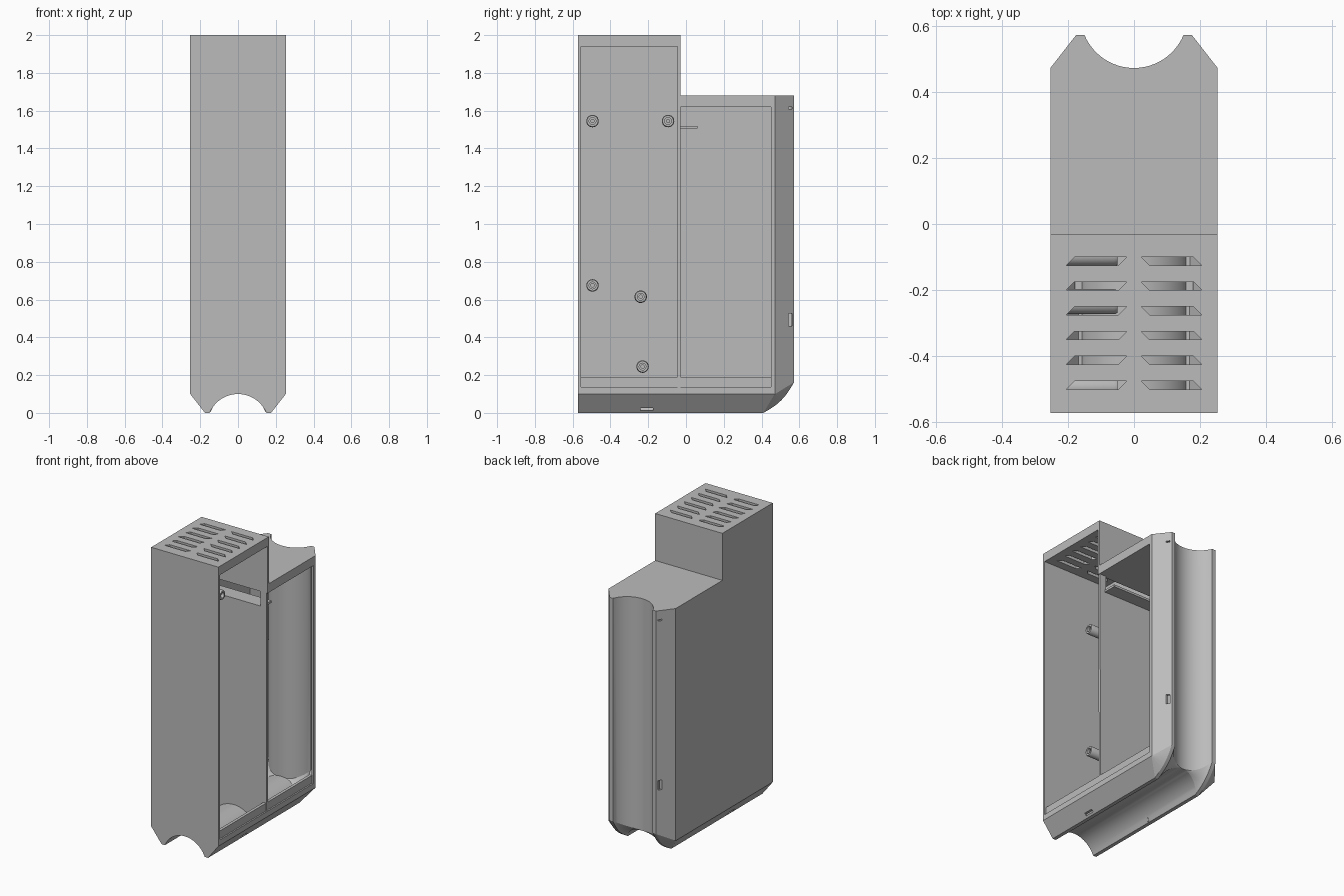
import bpy, bmesh, math
from mathutils import Vector

if "Cube" in bpy.data.objects:
    bpy.data.objects.remove(bpy.data.objects["Cube"], do_unlink=True)

HALF, BACK, TOP, STEP, T = 0.253, 0.572, 2.0, 1.68, 0.015
MID = -0.03
DEEP = 0.1

grey = bpy.data.materials.new("plain grey")
grey.use_nodes = True
grey.diffuse_color = (0.5, 0.5, 0.5, 1)
grey.node_tree.nodes["Principled BSDF"].inputs["Base Color"].default_value = (0.5, 0.5, 0.5, 1)


def finish(bm, name):
    bmesh.ops.remove_doubles(bm, verts=bm.verts, dist=1e-5)
    bmesh.ops.recalc_face_normals(bm, faces=bm.faces)
    me = bpy.data.meshes.new(name)
    bm.to_mesh(me)
    bm.free()
    me.materials.append(grey)
    ob = bpy.data.objects.new(name, me)
    bpy.context.collection.objects.link(ob)
    return ob


def prism(name, outline, axis, lo, hi):
    """Extrude a flat outline along one axis; the outline uses the other two axes in order."""
    bm = bmesh.new()

    def place(p, h):
        c = list(p)
        c.insert(axis, h)
        return bm.verts.new(c)
    a = [place(p, lo) for p in outline]
    b = [place(p, hi) for p in outline]
    bm.faces.new(a)
    bm.faces.new(b[::-1])
    for i in range(len(a)):
        j = (i + 1) % len(a)
        bm.faces.new((a[i], a[j], b[j], b[i]))
    return finish(bm, name)


def box(name, x, y, z):
    return prism(name, [(x[0], y[0]), (x[1], y[0]), (x[1], y[1]), (x[0], y[1])], 2, *z)


def cut(target, cutters):
    bpy.context.view_layer.update()
    for c in cutters:
        c.hide_render = True
        m = target.modifiers.new("cut", "BOOLEAN")
        m.operation, m.solver, m.object = "DIFFERENCE", "EXACT", c
    dg = bpy.context.evaluated_depsgraph_get()
    me = bpy.data.meshes.new_from_object(target.evaluated_get(dg))
    target.modifiers.clear()
    target.data = me
    for c in cutters:
        bpy.data.objects.remove(c, do_unlink=True)


def smooth(ob):
    bpy.ops.object.select_all(action="DESELECT")
    ob.select_set(True)
    bpy.context.view_layer.objects.active = ob
    bpy.ops.object.shade_smooth_by_angle(angle=math.radians(25))


# Grooved cross-section: x and depth from the outer face
R, GAP = 0.1625, 0.15
sweep = math.asin(GAP / R)
arc = []
for i in range(25):
    a = sweep * (i / 12 - 1)
    arc.append((R * math.sin(a), R * math.cos(a) - R + DEEP))
section = [(-HALF, DEEP), (-0.175, 0)] + arc + [(0.175, 0), (HALF, DEEP)]

# Channelled skin running along the bottom, round the corner and up the back
bm = bmesh.new()
rows = []
for x, d in section:
    start = Vector((0.41 + 0.6 * d, d))
    end = Vector((BACK - d, 0.162 - 0.62 * d))
    path = [Vector((-BACK, d))]
    for k in range(7):
        t = k / 6
        bulge = 0.14 * (DEEP - d) * math.sin(math.pi * t)
        path.append(start.lerp(end, t) + Vector((bulge, -bulge)))
    path.append(Vector((BACK - d, STEP)))
    rows.append([bm.verts.new((x, p.x, p.y)) for p in path])
for a, b in zip(rows, rows[1:]):
    for i in range(len(a) - 1):
        bm.faces.new((a[i], a[i + 1], b[i + 1], b[i]))
skin = finish(bm, "channelled_skin")
centre = Vector((0, 0, 1))
low = min(skin.data.polygons, key=lambda f: f.center.z)
solid = skin.modifiers.new("wall", "SOLIDIFY")
solid.thickness = T
solid.offset = -1 if low.normal.z < 0 else 1

# Clip slots in the sloping edges
slots = []
for s in (-1, 1):
    xs = sorted((s * 0.165, s * 0.225))
    for z in ((1.61, 1.67), (0.46, 0.525)):
        slots.append(box("slot_cutter", xs, (0.542, 0.562), z))
    slots.append(box("slot_cutter", xs, (-0.24, -0.175), (0.012, 0.027)))
cut(skin, slots)
smooth(skin)

# Closed side wall
EDGE = BACK - DEEP
prism("side_wall", [(-BACK, DEEP), (EDGE, DEEP), (EDGE, STEP), (MID, STEP), (MID, TOP), (-BACK, TOP)],
      0, -HALF, -HALF + T)

# Front panel and the dividing wall, both shaped to the channel
upright = section + [(HALF, TOP), (-HALF, TOP)]
prism("front_panel", upright, 1, -BACK, -BACK + T)
inner = [(x * 0.97, d + 0.005) for x, d in section]
divider = prism("divider", inner + [(HALF - 0.005, STEP - 0.03), (0.005 - HALF, STEP - 0.03)],
                1, MID - T, MID)
cut(divider, [box("opening_cutter", (-0.2, 0.2), (-0.1, 0.05), (1.52, 1.64))])
box("step_wall", (-HALF, HALF), (MID - T, MID), (STEP - 0.03, TOP))
box("divider_shelf", (-0.21, 0.21), (MID - T, 0.06), (1.505, 1.52))

# Rear roof with the channel notch
roof = [(x, BACK - d) for x, d in section] + [(HALF, MID - T), (-HALF, MID - T)]
prism("rear_roof", roof, 2, STEP - 0.06, STEP)

# Vented front roof
vent_roof = box("vented_roof", (-HALF, HALF), (-BACK, MID), (TOP - 0.06, TOP))
vents = []
for row in range(6):
    y = -0.1 - 0.075 * row
    for s in (-1, 1):
        shape = [(s * 0.205, y - 0.025), (s * 0.18, y), (s * 0.022, y), (s * 0.047, y - 0.025)]
        vents.append(prism("vent_cutter", shape, 2, TOP - 0.1, TOP + 0.05))
cut(vent_roof, vents)

# Rim and recessed lip of the open side
box("bottom_rim", (HALF - T, HALF), (-BACK, EDGE), (DEEP, 0.137))
box("rear_rim", (HALF - T, HALF), (0.45, EDGE), (DEEP, STEP))
box("inner_lip", (HALF - 0.03, HALF - 0.01), (-BACK + T, 0.45), (0.13, 0.19))

# Mounting posts on the closed side
for y, z in ((-0.495, 1.545), (-0.095, 1.545), (-0.495, 0.675), (-0.24, 0.615), (-0.23, 0.245)):
    bm = bmesh.new()
    profile = [(0.033, -HALF + 0.005), (0.033, -0.06), (0.029, -0.05), (0.018, -0.05), (0.018, -0.07),
               (0.009, -0.07), (0.009, -0.15), (0, -0.15)]
    n = 24
    rings = [[bm.verts.new((x, y + r * math.cos(math.tau * i / n), z + r * math.sin(math.tau * i / n)))
              for i in range(n)] for r, x in profile]
    for a, b in zip(rings, rings[1:]):
        for i in range(n):
            j = (i + 1) % n
            bm.faces.new((a[i], a[j], b[j], b[i]))
    bm.faces.new(rings[0])
    smooth(finish(bm, "mounting_post"))
